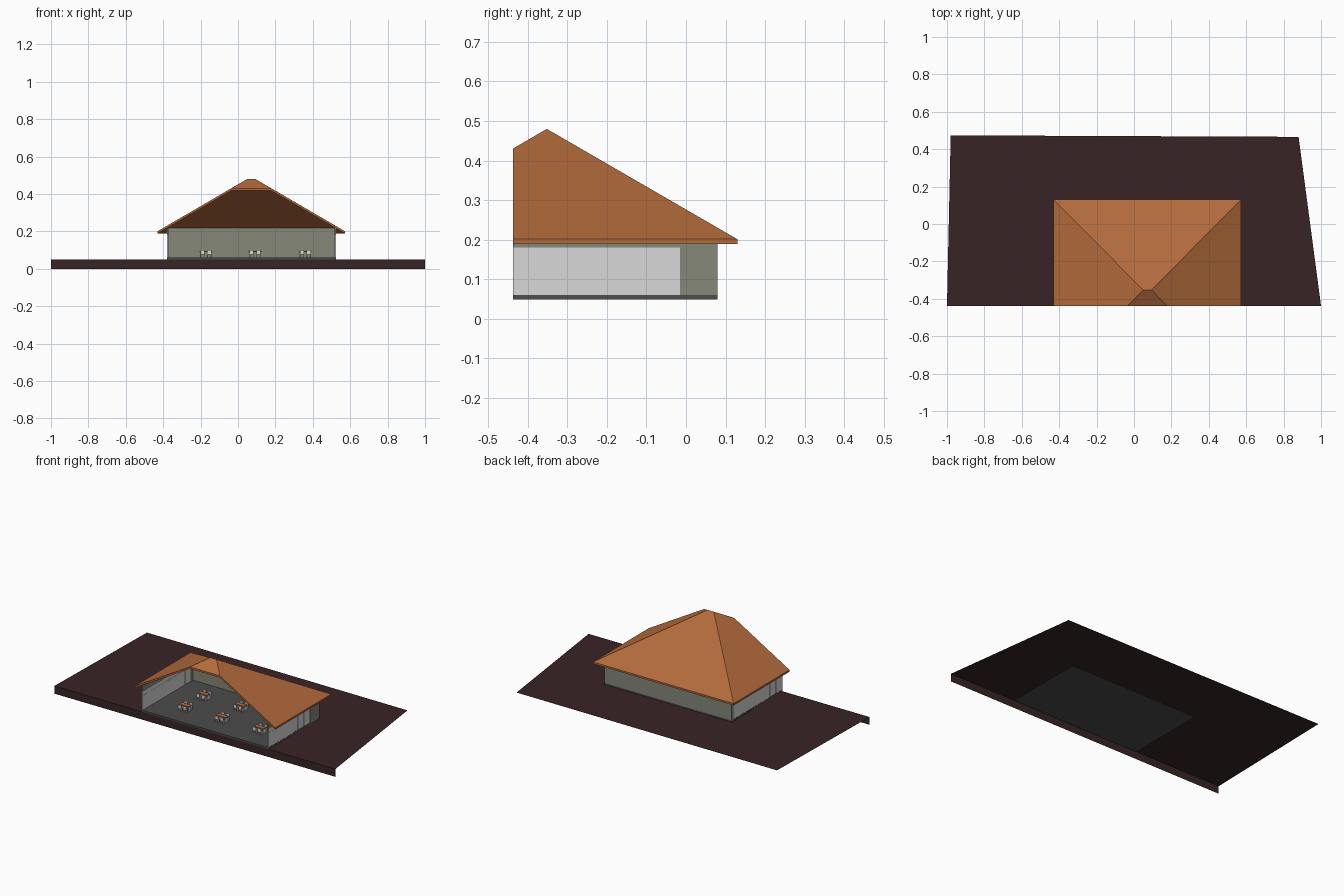
import bpy, bmesh

if "Cube" in bpy.data.objects:
    bpy.data.objects.remove(bpy.data.objects["Cube"])


def srgb(h):
    c = [int(h[i:i + 2], 16) / 255 for i in (0, 2, 4)]
    return [v / 12.92 if v <= 0.04045 else ((v + 0.055) / 1.055) ** 2.4 for v in c] + [1]


def material(name, h):
    m = bpy.data.materials.new(name)
    m.diffuse_color = srgb(h)
    m.use_nodes = True
    m.node_tree.nodes["Principled BSDF"].inputs["Base Color"].default_value = m.diffuse_color
    return m


EARTH = material("dark_earth", "382425")
ORANGE = material("orange_brown", "B36B3C")
WALL = material("grey_green", "858879")
PALE = material("pale_grey", "D8D8D8")
FLOOR = material("dark_grey", "4C4C4C")


def mesh_object(name, verts, faces, mat):
    me = bpy.data.meshes.new(name)
    me.from_pydata(verts, [], faces)
    me.materials.append(mat)
    ob = bpy.data.objects.new(name, me)
    bpy.context.collection.objects.link(ob)
    return ob


def boxes(name, spans, mat):
    """One object made of boxes given as (x0, x1, y0, y1, z0, z1)."""
    verts, faces = [], []
    for x0, x1, y0, y1, z0, z1 in spans:
        n = len(verts)
        verts += [(x, y, z) for z in (z0, z1) for x, y in ((x0, y0), (x1, y0), (x1, y1), (x0, y1))]
        quads = [(3, 2, 1, 0), (4, 5, 6, 7)] + [(i, (i + 1) % 4, (i + 1) % 4 + 4, i + 4) for i in range(4)]
        faces += [tuple(n + i for i in q) for q in quads]
    return mesh_object(name, verts, faces, mat)


FRONT, BACK = -0.438, 0.08
LEFT, RIGHT = -0.38, 0.524
G = 0.05

# Ground sheet with a front skirt
mesh_object("ground",
            [(-1, FRONT, G), (1, FRONT, G), (0.88, 0.466, G), (-0.98, 0.474, G), (-1, FRONT, 0), (1, FRONT, 0)],
            [(0, 1, 2, 3), (4, 5, 1, 0)], EARTH)

# Floor slab
boxes("floor", [(LEFT, RIGHT, FRONT, BACK, 0.049, 0.06)], FLOOR)

# Solid walls: back wall, right end wall, left corner and lintels over the glazing
T, TOP, HEAD = 0.008, 0.217, 0.18
boxes("walls", [
    (LEFT, RIGHT, BACK - T, BACK, G, TOP),
    (RIGHT - T, RIGHT, -0.015, BACK - T, G, TOP),
    (RIGHT - T, RIGHT, FRONT, -0.015, HEAD, TOP),
    (LEFT, LEFT + T, 0.06, BACK - T, G, TOP),
    (LEFT, LEFT + T, FRONT, 0.06, HEAD, TOP)], WALL)


# Glazing along a side: panes with slim frames
def glazing(name, x, y_end):
    panes, frames = [], []
    y = y_end
    while y > FRONT + 0.005:
        lo = max(y - 0.0615, FRONT)
        panes.append((x + 0.001, x + T - 0.001, lo, y, 0.055, HEAD))
        frames.append((x, x + T, y - 0.003, y, G, HEAD))
        y = lo
    for z in (G, 0.151, HEAD - 0.003):
        frames.append((x, x + T, FRONT, y_end, z, z + 0.003))
    boxes(name + "_panes", panes, PALE)
    boxes(name + "_frames", frames, PALE)


glazing("right_window", RIGHT - T, -0.015)
glazing("left_window", LEFT, 0.06)

# Hipped roof shell, cut off flat at the front
top = [(-0.43, FRONT, 0.201), (-0.43, 0.13, 0.201), (0.572, 0.13, 0.201), (0.572, FRONT, 0.201),
       (0.049, -0.352, 0.48), (0.093, -0.352, 0.48), (-0.036, FRONT, 0.43), (0.178, FRONT, 0.43)]
slopes = [(0, 6, 4, 1), (1, 4, 5, 2), (2, 5, 7, 3), (6, 7, 5, 4)]
rim = [0, 6, 7, 3, 2, 1]
faces = slopes + [tuple(i + 8 for i in reversed(f)) for f in slopes]
faces += [(a, b, b + 8, a + 8) for a, b in zip(rim, rim[1:] + rim[:1])]
roof = mesh_object("roof", top + [(x, y, z - 0.012) for x, y, z in top], faces, ORANGE)
bm = bmesh.new()
bm.from_mesh(roof.data)
bmesh.ops.recalc_face_normals(bm, faces=bm.faces)
bm.to_mesh(roof.data)
bm.free()

# Tables with chairs along both long sides
tops, legs, chairs = [], [], []
for cx in (-0.172, 0.091, 0.36):
    for cy in (-0.10, -0.29):
        tops.append((cx - 0.034, cx + 0.034, cy - 0.015, cy + 0.015, 0.09, 0.095))
        for sx in (-1, 1):
            lx = cx + sx * 0.028
            legs.append((lx - 0.002, lx + 0.002, cy - 0.012, cy + 0.012, 0.06, 0.09))
            for sy in (-1, 1):
                px, py = cx + sx * 0.018, cy + sy * 0.024
                chairs.append((px - 0.011, px + 0.011, py - 0.009, py + 0.009, 0.076, 0.079))
                by = py + sy * 0.008
                chairs.append((px - 0.011, px + 0.011, by - 0.0015, by + 0.0015, 0.079, 0.1))
                for k in (-1, 1):
                    kx = px + k * 0.009
                    chairs.append((kx - 0.0015, kx + 0.0015, py - 0.008, py + 0.008, 0.06, 0.076))
boxes("table_tops", tops, ORANGE)
boxes("table_legs", legs, PALE)
boxes("chairs", chairs, PALE)
